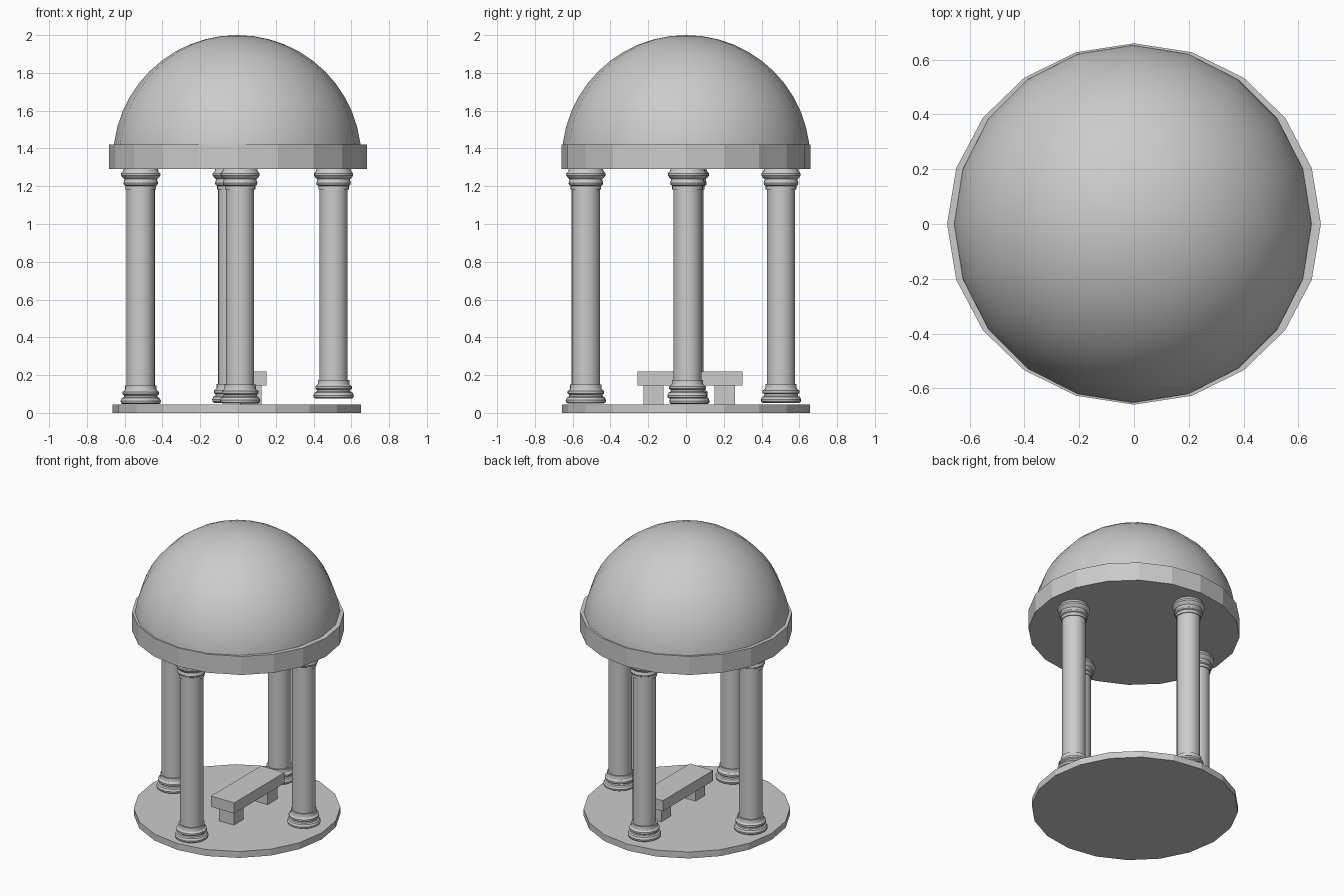
import bpy, math

if "Cube" in bpy.data.objects:
    bpy.data.objects.remove(bpy.data.objects["Cube"])


def lathe(name, profile, sides, loc=(0, 0, 0), scale=(1, 1, 1), angle=30):
    """Revolve (radius, z) points about z; open ends are capped, radius 0 makes a pole."""
    verts, rings, faces = [], [], []
    for r, z in profile:
        start = len(verts)
        n = 1 if r == 0 else sides
        for i in range(n):
            a = 2 * math.pi * i / sides
            verts.append((r * math.cos(a), r * math.sin(a), z))
        rings.append(list(range(start, start + n)))
    for lo, hi in zip(rings, rings[1:]):
        for i in range(sides):
            j = (i + 1) % sides
            if len(hi) == 1:
                faces.append((lo[i], lo[j], hi[0]))
            else:
                faces.append((lo[i], lo[j], hi[j], hi[i]))
    faces.append(rings[0][::-1])
    if len(rings[-1]) > 1:
        faces.append(rings[-1])
    mesh = bpy.data.meshes.new(name)
    mesh.from_pydata(verts, [], faces)
    obj = bpy.data.objects.new(name, mesh)
    bpy.context.collection.objects.link(obj)
    obj.location, obj.scale = loc, scale
    bpy.ops.object.select_all(action='DESELECT')
    obj.select_set(True)
    bpy.context.view_layer.objects.active = obj
    bpy.ops.object.shade_smooth_by_angle(angle=math.radians(angle))
    return obj


def box(name, lo, hi):
    """Box between two opposite corners."""
    bpy.ops.mesh.primitive_cube_add(size=1, location=[(a + b) / 2 for a, b in zip(lo, hi)])
    obj = bpy.context.object
    obj.name = name
    obj.scale = [b - a for a, b in zip(lo, hi)]
    return obj


# Floor and ring beam, both twenty-sided
lathe("floor_disc", [(0.657, 0), (0.657, 0.045)], 20, (-0.007, 0, 0), angle=10)
lathe("ring_beam", [(1, 1.29), (1, 1.42)], 20, scale=(0.682, 0.659, 1), angle=10)

# Smooth dome, its lower edge sunk into the ring beam
dome = [(0.657 * math.cos(math.pi / 2 * i / 12), 0.655 * math.sin(math.pi / 2 * i / 12))
        for i in range(12)] + [(0, 0.655)]
lathe("dome", dome, 20, (-0.004, 0, 1.345))

# Columns: moulded base, plain shaft, moulded capital
base = [(0.095, 0), (0.105, 0.006), (0.107, 0.018), (0.1, 0.032), (0.09, 0.037),
        (0.088, 0.046), (0.097, 0.053), (0.097, 0.065), (0.086, 0.073), (0.083, 0.08),
        (0.083, 0.1)]
capital = [(0.081, 1.135), (0.081, 1.155), (0.089, 1.16), (0.092, 1.17), (0.088, 1.182),
           (0.086, 1.19), (0.096, 1.199), (0.104, 1.21), (0.104, 1.221), (0.094, 1.231),
           (0.09, 1.245)]
spots = {"front": (0.011, -0.53, 0.05), "back": (-0.03, 0.503, 0.053),
         "left": (-0.515, 0.018, 0.046), "right": (0.506, 0.008, 0.075)}
for side, (x, y, z) in spots.items():
    lathe(side + "_column_base", base, 24, (x, y, z))
    lathe(side + "_column_shaft", [(0.075, 0.09), (0.075, 1.15)], 24, (x, y, z))
    lathe(side + "_column_capital", capital, 24, (x, y, 0.047))

# Bench
box("bench_seat", (-0.03, -0.257, 0.145), (0.15, 0.3, 0.22))
box("bench_front_leg", (0.01, -0.225, 0.04), (0.125, -0.12, 0.15))
box("bench_back_leg", (0.01, 0.15, 0.04), (0.125, 0.26, 0.15))
